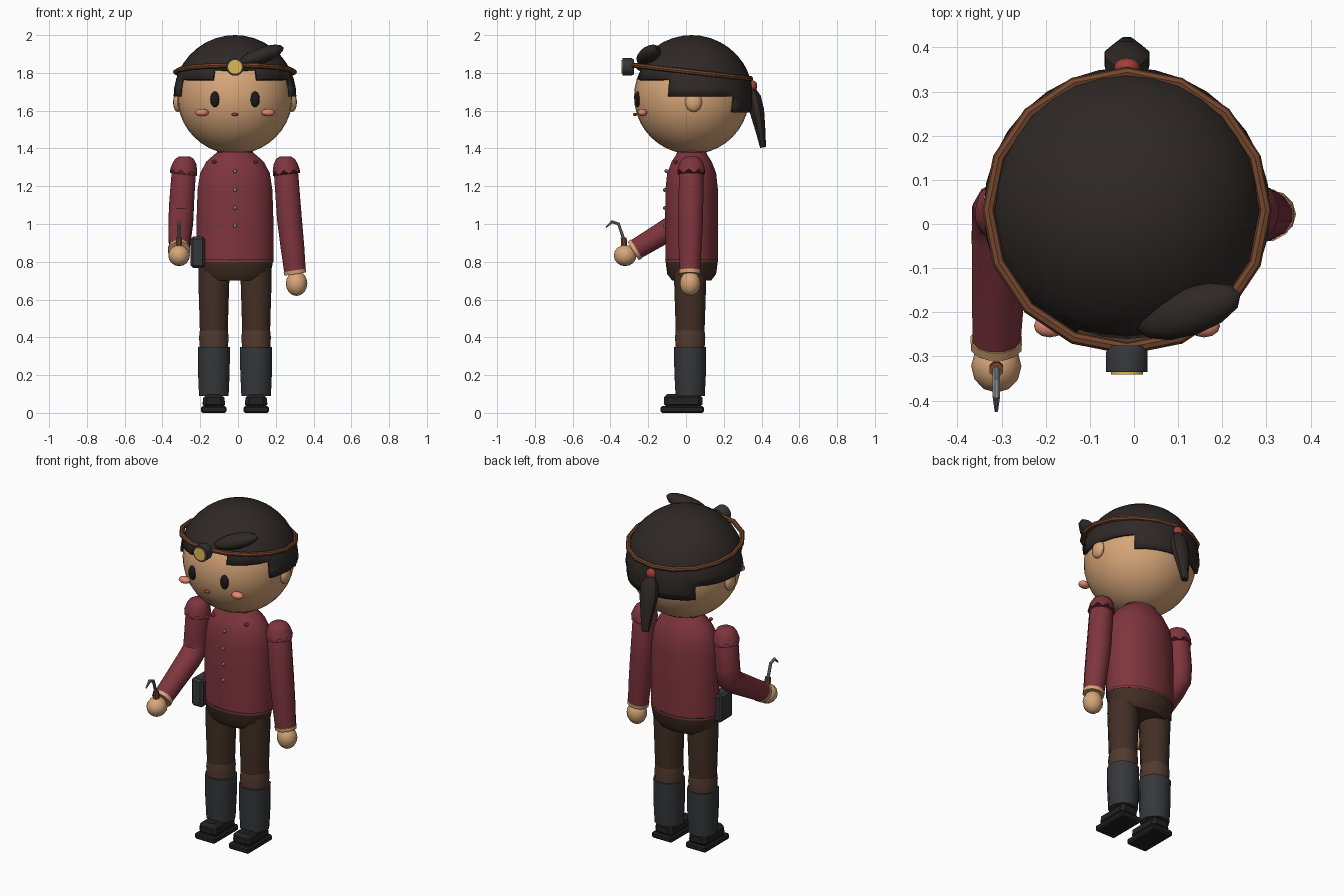
import bpy, bmesh, math
from mathutils import Vector, Matrix, Euler

if "Cube" in bpy.data.objects:
    bpy.data.objects.remove(bpy.data.objects["Cube"])

CX, CY = -0.016, 0.03          # body axis
HZ, HR = 1.675, 0.305          # head centre height and radius

def mat(name, r, g, b):
    m = bpy.data.materials.new(name)
    m.diffuse_color = (r, g, b, 1)
    m.use_nodes = True
    m.node_tree.nodes["Principled BSDF"].inputs["Base Color"].default_value = m.diffuse_color
    return m

SKIN = mat("skin", .68, .38, .19)
HAIR = mat("hair", .028, .022, .019)
SHIRT = mat("shirt", .21, .035, .048)
PANTS = mat("pants", .055, .028, .018)
CUFF = mat("knee_cuff", .085, .042, .027)
BOOT = mat("boot", .036, .038, .042)
SHOE = mat("shoe", .015, .015, .016)
LEATHER = mat("leather", .17, .06, .026)
RED = mat("red", .36, .05, .035)
BLUSH = mat("blush", .75, .25, .17)
GOLD = mat("lamp_glass", .75, .48, .08)
STEEL = mat("steel", .22, .23, .25)
EYE = mat("eye", .01, .01, .01)

def finish(name, bm, material, angle=40):
    bmesh.ops.recalc_face_normals(bm, faces=bm.faces)
    me = bpy.data.meshes.new(name)
    bm.to_mesh(me)
    bm.free()
    me.shade_smooth()
    me.set_sharp_from_angle(angle=math.radians(angle))
    me.materials.append(material)
    ob = bpy.data.objects.new(name, me)
    bpy.context.collection.objects.link(ob)
    return ob

def ball(name, loc, size, material, seg=12, rings=8, rot=(0, 0, 0)):
    bm = bmesh.new()
    m = Matrix.LocRotScale(Vector(loc), Euler(rot), Vector(size))
    bmesh.ops.create_uvsphere(bm, u_segments=seg, v_segments=rings, radius=1, matrix=m)
    return finish(name, bm, material)

def tube(name, stations, material, n=12, zigzag=0):
    """Loft elliptical rings (x, y, z, rx, ry) along a path."""
    bm = bmesh.new()
    pts = [Vector(s[:3]) for s in stations]
    rings = []
    for i, s in enumerate(stations):
        a, b = pts[max(i - 1, 0)], pts[min(i + 1, len(pts) - 1)]
        d1 = (pts[i] - a).normalized()
        d2 = (b - pts[i]).normalized()
        t = (d1 + d2).normalized()
        u = (Vector((1, 0, 0)) - t * t.x).normalized()
        v = t.cross(u)
        ring = []
        for k in range(n):
            w = 2 * math.pi * (k + .5) / n
            p = pts[i] + u * s[3] * math.cos(w) + v * s[4] * math.sin(w)
            if zigzag and i == len(stations) - 1 and k % 2:
                p -= t * zigzag
            ring.append(bm.verts.new(p))
        rings.append(ring)
    for r0, r1 in zip(rings, rings[1:]):
        for k in range(n):
            bm.faces.new((r0[k], r0[(k + 1) % n], r1[(k + 1) % n], r1[k]))
    bm.faces.new(rings[0])
    bm.faces.new(rings[-1])
    return finish(name, bm, material)

def box(name, loc, size, material, bevel=.012, top=1.0):
    bm = bmesh.new()
    bmesh.ops.create_cube(bm, size=1, matrix=Matrix.LocRotScale(Vector(loc), None, Vector(size)))
    for v in bm.verts:
        if v.co.z > loc[2]:
            v.co.x = loc[0] + (v.co.x - loc[0]) * top
    bmesh.ops.bevel(bm, geom=bm.edges[:], offset=bevel, segments=1, affect='EDGES')
    return finish(name, bm, material, 25)

def body(name, profile, material, n=16):
    return tube(name, [(CX, CY, z, rx, ry) for z, rx, ry in profile], material, n)

# Head and face
ball("head", (CX, CY, HZ), (HR, HR, HR), SKIN, 32, 20)
ball("mouth", (CX, -.27, 1.58), (.018, .012, .008), RED)
for s, side in ((-1, "right"), (1, "left")):
    ball(side + "_ear", (CX + s * .303, .04, 1.645), (.025, .045, .052), SKIN)
    ball(side + "_eye", (CX + s * .106, -.256, 1.66), (.025, .017, .042), EYE)
    ball(side + "_cheek", (CX + s * .175, -.231, 1.59), (.036, .026, .02), BLUSH)

# Hair cap: dome whose hairline steps down from forehead to nape
R, N = .325, 32
phis = [8, 18, 28, 38, 48, 57, 63.5, 73.5, 82, 90, 98, 105]
bm = bmesh.new()
pole = bm.verts.new((CX, CY, HZ + R))
grid = []
for ph in phis:
    p = math.radians(ph)
    grid.append([bm.verts.new((CX + R * math.sin(p) * math.cos(2 * math.pi * k / N),
                               CY + R * math.sin(p) * math.sin(2 * math.pi * k / N),
                               HZ + R * math.cos(p))) for k in range(N)])
for k in range(N):
    j = (k + 1) % N
    w = 2 * math.pi * (k + .5) / N
    s, c = math.sin(w), math.cos(w)
    limit = 105 if s > .69 else 90 if s > -.385 else 73.5
    if s < 0 and abs(c) < .36:
        limit = 63.5
    bm.faces.new((pole, grid[0][k], grid[0][j]))
    for i in range(1, len(phis)):
        if phis[i] <= limit:
            bm.faces.new((grid[i - 1][k], grid[i][k], grid[i][j], grid[i - 1][j]))
bmesh.ops.delete(bm, geom=[v for v in bm.verts if not v.link_faces], context='VERTS')
cap = finish("hair_cap", bm, HAIR)
mod = cap.modifiers.new("thickness", 'SOLIDIFY')
mod.thickness, mod.offset = .018, -1

# Swept fringe tuft, ponytail and hair tie
ball("fringe_tuft", (.125, -.198, 1.893), (.13, .055, .042), HAIR, 12, 8, (0, -.32, .33))
tube("ponytail", [(CX, .345, 1.72, .022, .02), (CX, .362, 1.67, .052, .038), (CX, .375, 1.60, .055, .042),
                  (CX, .395, 1.49, .036, .028), (CX, .408, 1.405, .022, .017)], HAIR, 8)
ball("hair_tie", (CX, .355, 1.73), (.03, .022, .03), RED)

# Headband: tilted ring, with lamp
bpy.ops.mesh.primitive_torus_add(major_segments=16, minor_segments=8, major_radius=.314, minor_radius=.014,
                                 location=(CX, CY, 1.805), rotation=(-math.radians(6.5), 0, 0))
band = bpy.context.object
band.name = "headband"
band.data.materials.append(LEATHER)
tube("lamp_housing", [(CX, -.275, 1.832, .04, .04), (CX, -.29, 1.832, .048, .048),
                      (CX, -.335, 1.832, .048, .048)], BOOT, 16)
tube("lamp_glass", [(CX, -.33, 1.832, .037, .037), (CX, -.341, 1.832, .037, .037)], GOLD, 16)

# Torso, collar and hips
body("torso", [(.80, .207, .142), (1.0, .208, .143), (1.18, .202, .142), (1.27, .188, .132),
               (1.33, .155, .108), (1.365, .115, .085), (1.38, .095, .078)], SHIRT)
body("collar", [(1.33, .1, .082), (1.41, .096, .078)], SHIRT)
body("hips", [(.70, .165, .105), (.735, .192, .132), (.815, .208, .143)], PANTS)
for i, z in enumerate((1.28, 1.18, 1.085, .99)):
    ball("button_%d" % i, (CX, CY - (.135 if z > 1.2 else .143), z), (.01, .009, .01), STEEL, 8, 6)
for s in (-1, 1):
    ball("collar_stud", (CX + s * .11, -.055, 1.33), (.012, .012, .01), SHIRT, 8, 6)
box("belt_pouch", (-.213, -.03, .85), (.075, .12, .165), BOOT)

# Puffed shoulders with ruffled hems
for s, side in ((-1, "right"), (1, "left")):
    x = CX + s * .267
    tube(side + "_shoulder_puff", [(x, .028, 1.357, .03, .03), (x, .028, 1.345, .05, .05),
                                   (x, .028, 1.32, .064, .066), (x + s * .004, .028, 1.285, .073, .074)],
         SHIRT, 16, zigzag=-.022)

# Left arm hanging
tube("left_sleeve", [(.251, .028, 1.34, .05, .05), (.253, .028, 1.29, .066, .067), (.272, .025, 1.03, .068, .068),
                     (.288, .022, .88, .065, .063), (.302, .02, .745, .059, .056)], SHIRT)
tube("left_cuff", [(.301, .02, .755, .062, .06), (.304, .02, .735, .06, .058)], SKIN)
ball("left_hand", (.31, .022, .685), (.057, .055, .066), SKIN)

# Right arm bent forward
tube("right_sleeve", [(-.283, .028, 1.34, .05, .05), (-.286, .028, 1.29, .066, .067),
                      (-.298, .03, 1.12, .068, .068), (-.301, .022, 1.05, .068, .07),
                      (-.303, -.03, 1.008, .067, .066), (-.312, -.272, .862, .056, .056)], SHIRT)
tube("right_cuff", [(-.312, -.262, .868, .06, .06), (-.312, -.28, .857, .059, .059)], SKIN)
ball("right_hand", (-.312, -.322, .833), (.057, .06, .056), SKIN)

# Hooked pick in the right hand
tube("pick_handle", [(-.312, -.325, .85, .017, .017), (-.312, -.33, .928, .017, .017)], LEATHER, 8)
tube("pick_hook", [(-.312, -.33, .92, .009, .009), (-.312, -.357, 1.0, .009, .009),
                   (-.312, -.392, 1.012, .009, .009), (-.312, -.424, .982, .004, .004)], STEEL, 8)

# Legs, boots and shoes
for s, side in ((-1, "right"), (1, "left")):
    x = CX + s * .112
    y = .022
    tube(side + "_leg", [(x, y, .78, .082, .085), (x, y, .70, .085, .088), (x, y, .55, .08, .083),
                         (x, y, .41, .076, .078)], PANTS)
    tube(side + "_knee_cuff", [(x, y, .435, .077, .079), (x, y, .40, .081, .083), (x, y, .33, .076, .078)], CUFF)
    tube(side + "_boot", [(x, y, .35, .088, .088), (x, y, .22, .087, .087), (x, y, .09, .081, .08)], BOOT)
    box(side + "_shoe_upper", (x, -.015, .063), (.125, .205, .075), SHOE, .02, .85)
    box(side + "_sole", (x, -.02, .018), (.134, .23, .036), SHOE, .008)
